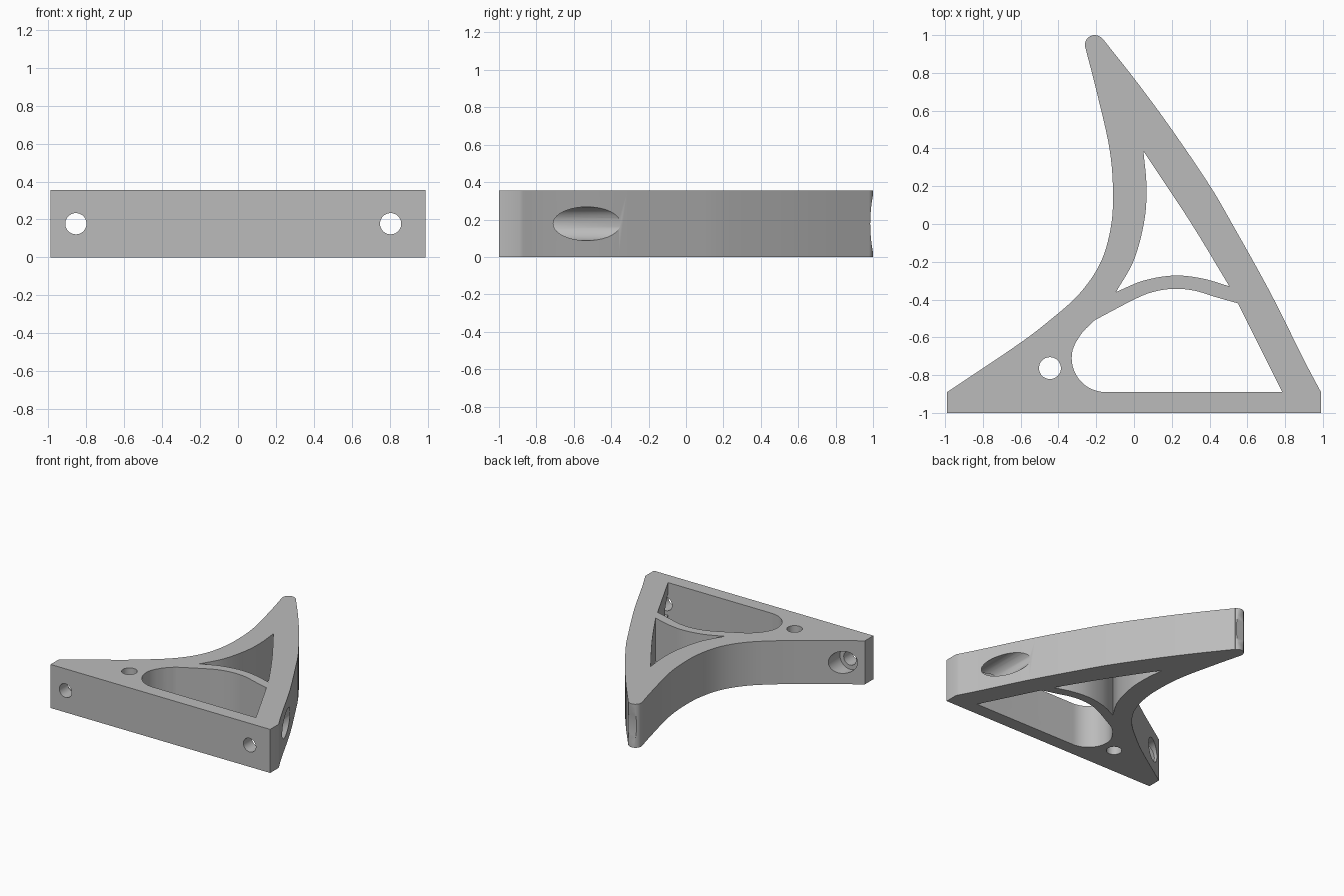
import bpy, bmesh, math
from mathutils import Vector, Matrix

cube = bpy.data.objects.get("Cube")
if cube:
    bpy.data.objects.remove(cube, do_unlink=True)

HEIGHT = 0.355
MID = HEIGHT / 2

grey = bpy.data.materials.new("plain grey")
grey.use_nodes = True
colour = (0.5, 0.5, 0.5, 1)
grey.diffuse_color = colour
grey.node_tree.nodes["Principled BSDF"].inputs["Base Color"].default_value = colour


def smooth_path(points, steps=8):
    """Smooth curve through the points."""
    p = [Vector(q) for q in points]
    p = [2 * p[0] - p[1]] + p + [2 * p[-1] - p[-2]]
    out = []
    for a, b, c, d in zip(p, p[1:], p[2:], p[3:]):
        for i in range(steps):
            t = i / steps
            out.append(0.5 * (2 * b + (c - a) * t + (2 * a - 5 * b + 4 * c - d) * t * t
                              + (3 * b - a - 3 * c + d) * t ** 3))
    return out + [p[-2]]


def arc(centre, radius, start, end, steps=14):
    angles = [math.radians(start + (end - start) * i / steps) for i in range(steps + 1)]
    return [Vector((centre[0] + radius * math.cos(a), centre[1] + radius * math.sin(a)))
            for a in angles]


def finish(name, bm):
    bmesh.ops.recalc_face_normals(bm, faces=bm.faces)
    mesh = bpy.data.meshes.new(name)
    bm.to_mesh(mesh)
    bm.free()
    mesh.materials.append(grey)
    obj = bpy.data.objects.new(name, mesh)
    bpy.context.collection.objects.link(obj)
    return obj


def prism(name, outline, low, high):
    bm = bmesh.new()
    points = []
    for q in outline:
        if not points or (q - points[-1]).length > 0.001:
            points.append(q)
    if (points[0] - points[-1]).length < 0.001:
        points.pop()
    face = bm.faces.new([bm.verts.new((q.x, q.y, low)) for q in points])
    top = bmesh.ops.extrude_face_region(bm, geom=[face])["geom"]
    bmesh.ops.translate(bm, vec=(0, 0, high - low),
                        verts=[v for v in top if isinstance(v, bmesh.types.BMVert)])
    return finish(name, bm)


def rod(name, centre, radius, length, axis, sides=40):
    bm = bmesh.new()
    turn = Vector((0, 0, 1)).rotation_difference(Vector(axis)).to_matrix().to_4x4()
    bmesh.ops.create_cone(bm, cap_ends=True, segments=sides, radius1=radius, radius2=radius,
                          depth=length, matrix=Matrix.Translation(centre) @ turn)
    return finish(name, bm)


# Bracket body: flat front, concave left side, rounded tip, bowed right side
left_side = smooth_path([(-0.99, -0.89), (-0.62, -0.642), (-0.44, -0.505), (-0.29, -0.37),
                         (-0.18, -0.21), (-0.125, -0.03), (-0.111, 0.16), (-0.13, 0.4),
                         (-0.2, 0.71), (-0.258, 0.935)])
tip = arc((-0.208, 0.948), 0.052, 180, 38)
right_side = smooth_path([(-0.165, 0.98), (0.02, 0.745), (0.2, 0.5), (0.4, 0.205),
                          (0.52, 0.0), (0.72, -0.36), (0.9, -0.72), (0.99, -0.89)])
front_edge = [Vector((0.99, -1)), Vector((-0.99, -1))]
body = prism("bracket_body", left_side + tip + right_side + front_edge, 0, HEIGHT)

# Large lower window
lower = (arc((-0.15, -0.71), 0.18, 270, 165)
         + smooth_path([(-0.31, -0.63), (-0.27, -0.57), (-0.205, -0.507)], 4)
         + smooth_path([(-0.2, -0.505), (0.0, -0.4), (0.1, -0.36), (0.21, -0.343),
                        (0.32, -0.353), (0.42, -0.383), (0.55, -0.42)])
         + [Vector((0.785, -0.89))])
# Three-sided upper window
upper = (smooth_path([(-0.095, -0.36), (0.05, -0.3), (0.21, -0.273), (0.36, -0.288),
                      (0.505, -0.33)])
         + smooth_path([(0.505, -0.33), (0.295, 0.016), (0.05, 0.385)])
         + smooth_path([(0.05, 0.385), (0.066, 0.2), (0.055, 0.02), (0.0, -0.19),
                        (-0.095, -0.36)]))

cutters = [prism("lower_window_cutter", lower, -0.1, HEIGHT + 0.1),
           prism("upper_window_cutter", upper, -0.1, HEIGHT + 0.1),
           rod("pin_hole_cutter", (-0.445, -0.763, MID), 0.058, 1, (0, 0, 1)),
           rod("tip_scoop_cutter", (-0.2, 1.785, MID), 0.8, 0.4, (1, 0, 0), 128)]

# Screw holes through the front with wider bores behind
for side, x in (("right", -0.855), ("left", 0.805)):
    cutters.append(rod(side + "_screw_cutter", (x, -1, MID), 0.056, 0.4, (0, 1, 0)))
    cutters.append(rod(side + "_bore_cutter", (x, -0.54, MID), 0.09, 0.7, (0, 1, 0)))

bpy.context.view_layer.objects.active = body
for cutter in cutters:
    cutter.hide_render = True
    cut = body.modifiers.new(cutter.name, "BOOLEAN")
    cut.operation = "DIFFERENCE"
    cut.solver = "EXACT"
    cut.object = cutter
    bpy.ops.object.modifier_apply(modifier=cut.name)
    bpy.data.objects.remove(cutter, do_unlink=True)

bpy.ops.object.select_all(action="DESELECT")
body.select_set(True)
bpy.ops.object.shade_smooth_by_angle(angle=math.radians(30))
